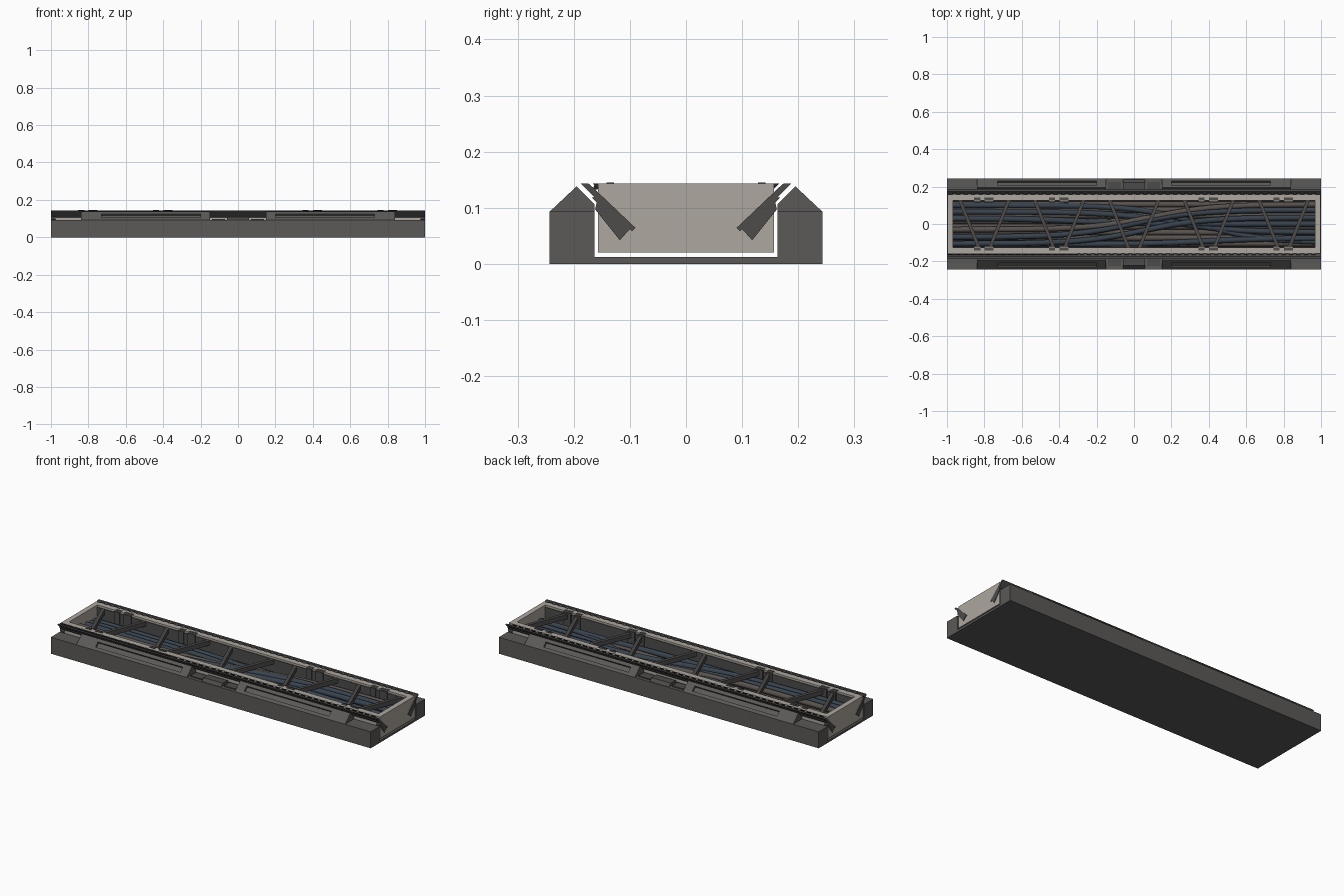
import bpy, bmesh, math
from mathutils import Vector

if "Cube" in bpy.data.objects:
    bpy.data.objects.remove(bpy.data.objects["Cube"])


def material(name, r, g, b):
    m = bpy.data.materials.new(name)
    m.diffuse_color = (r, g, b, 1)
    m.use_nodes = True
    m.node_tree.nodes["Principled BSDF"].inputs["Base Color"].default_value = m.diffuse_color
    return m


GREY = material("base grey", 0.105, 0.10, 0.096)
DARK = material("dark metal", 0.075, 0.072, 0.07)
BLACK = material("black rubber", 0.02, 0.02, 0.022)
BEIGE = material("beige panel", 0.42, 0.385, 0.345)
BLUE = material("blue cable", 0.04, 0.055, 0.075)
BROWN = material("brown cable", 0.10, 0.085, 0.075)


def new_object(name, bm, mat):
    bmesh.ops.recalc_face_normals(bm, faces=bm.faces)
    me = bpy.data.meshes.new(name)
    bm.to_mesh(me)
    bm.free()
    me.materials.append(mat)
    ob = bpy.data.objects.new(name, me)
    bpy.context.collection.objects.link(ob)
    return ob


def prism(name, profile, spans, mat, sides=(1,)):
    """Extrude a (y, z) profile along x over each span, optionally on both y sides."""
    bm = bmesh.new()
    for s in sides:
        for x0, x1 in spans:
            face = bm.faces.new([bm.verts.new((x0, s * y, z)) for y, z in profile])
            ext = bmesh.ops.extrude_face_region(bm, geom=[face])["geom"]
            # keep the start cap as the far cap moves away
            bmesh.ops.translate(bm, vec=(x1 - x0, 0, 0),
                                verts=[v for v in ext if isinstance(v, bmesh.types.BMVert)])
            if face.is_valid is False:
                continue
    return new_object(name, bm, mat)


def rect(y0, y1, z0, z1):
    return [(y0, z0), (y1, z0), (y1, z1), (y0, z1)]


def both(a, b):
    return [(-b, -a), (a, b)]


PAIR = (-1, 1)

# Outer channel with flat shoulders
half = [(.243, 0), (.243, .093), (.163, .093), (.163, .012)]
prism("base_channel", half + [(-y, z) for y, z in reversed(half)], [(-1, 1)], GREY)

# Raised ridge blocks, with a slot along their outer slope
ridge = [(.243, .093), (.195, .138), (.163, .106), (.163, .093)]
slot = [(.243, .093), (.230, .105), (.222, .097), (.202, .116), (.209, .125)] + ridge[1:]
prism("ridge_ends", ridge, both(.73, .84) + both(.15, .20), GREY, PAIR)
prism("ridge_slotted", slot, both(.20, .73), GREY, PAIR)

# Low stepped wedge in the centre gap
prism("centre_wedge", [(.238, .093), (.222, .108), (.178, .108), (.170, .093)],
      [(-.06, .06)], DARK, PAIR)
prism("centre_side_plate", rect(.175, .225, .093, .099), both(.07, .14), DARK, PAIR)

# Tray: floor, side walls and end walls
E = .997
prism("tray_floor", rect(-.157, .157, .02, .032), [(-E, E)], BEIGE)
prism("tray_side", rect(.126, .157, .03, .143), [(-E, E)], BEIGE, PAIR)
prism("tray_end", rect(-.126, .126, .03, .143), both(.968, E), BEIGE)
prism("tray_liner", rect(.122, .127, .032, .132), [(-.968, .968)], DARK, PAIR)
prism("tray_bed", rect(-.122, .122, .032, .038), [(-.968, .968)], DARK)

# Slanted lips outside the tray, and their profiles showing on the end faces
prism("upper_lip", [(.187, .143), (.174, .143), (.150, .119), (.156, .112)], [(-1, 1)], DARK, PAIR)
prism("lower_lip", [(.168, .118), (.159, .120), (.150, .110), (.155, .105)], [(-1, 1)], DARK, PAIR)
prism("end_blade", [(.180, .136), (.173, .143), (.090, .064), (.096, .058)],
      both(.975, 1), DARK, PAIR)
prism("end_bar", [(.162, .097), (.156, .122), (.100, .062), (.118, .042)],
      both(.975, 1), DARK, PAIR)
teeth = [(-.97 + .04 * i, -.95 + .04 * i) for i in range(49)]
prism("lip_teeth", [(.166, .143), (.157, .143), (.157, .134)], teeth, BLACK, PAIR)

# Clips on the inside of the tray walls
clips = []
for cx in (-.81, -.41, .39, .79):
    clips += [(cx - .045, cx - .012), (cx + .012, cx + .06)]
prism("wall_clip", rect(.116, .134, .06, .140), clips, DARK, PAIR)
prism("wall_clip_cap", rect(.128, .142, .135, .145), clips, DARK, PAIR)

# Cross braces in a zigzag over the cables
bm = bmesh.new()
for i in range(-2, 3):
    for s in PAIR:
        a, b = Vector((i * .4 + s * .13, .125, 0)), Vector((i * .4 + s * .03, -.125, 0))
        w = .010
        foot = [(a.x - w, a.y), (a.x + w, a.y), (b.x + w, b.y), (b.x - w, b.y)]
        lo = [bm.verts.new((x, y, .106)) for x, y in foot]
        hi = [bm.verts.new((x, y, .132)) for x, y in foot]
        bm.faces.new(lo)
        bm.faces.new(hi)
        for k in range(4):
            n = (k + 1) % 4
            bm.faces.new((lo[k], lo[n], hi[n], hi[k]))
new_object("cross_braces", bm, DARK)


def cable(name, y0, y1, z, r, mat, mid=0.0, span=.968, start=None, sides=10):
    """Sweep a round tube that drifts smoothly from y0 to y1."""
    bm = bmesh.new()
    x0, x1 = start if start else (-span, span)
    rings, n = [], 28
    for i in range(n + 1):
        x = x0 + (x1 - x0) * i / n
        t = 1 / (1 + math.exp(-(x - mid) * 6))
        y = y0 + (y1 - y0) * t
        rings.append([bm.verts.new((x, y + r * math.cos(math.tau * k / sides),
                                    z + r * math.sin(math.tau * k / sides)))
                      for k in range(sides)])
    for a, b in zip(rings, rings[1:]):
        for k in range(sides):
            bm.faces.new((a[k], a[(k + 1) % sides], b[(k + 1) % sides], b[k]))
    bm.faces.new(rings[0])
    bm.faces.new(rings[-1])
    ob = new_object(name, bm, mat)
    for p in ob.data.polygons:
        p.use_smooth = len(p.vertices) == 4


# Lower layer of straight brown cables
for i in range(8):
    y = -.105 + .03 * i
    cable("lower_cable", y, y, .054, .015, BROWN)
# Upper layer of cables crossing the tray
for y0, y1, z, mid, mat in ((-.105, .035, .085, .05, BLUE), (-.07, .075, .084, 0, BLUE),
                            (-.03, .105, .083, .1, BROWN), (.03, .0, .070, -.3, BLUE),
                            (.065, -.045, .066, .2, BLUE), (.10, -.10, .064, .35, BLUE),
                            (-.108, -.075, .072, .4, BLUE)):
    cable("upper_cable", y0, y1, z, .015, mat, mid)
# Thin wire tucked between lip and tray
cable("edge_wire", -.160, -.160, .137, .005, BLACK, start=(-1, -.3), sides=6)
